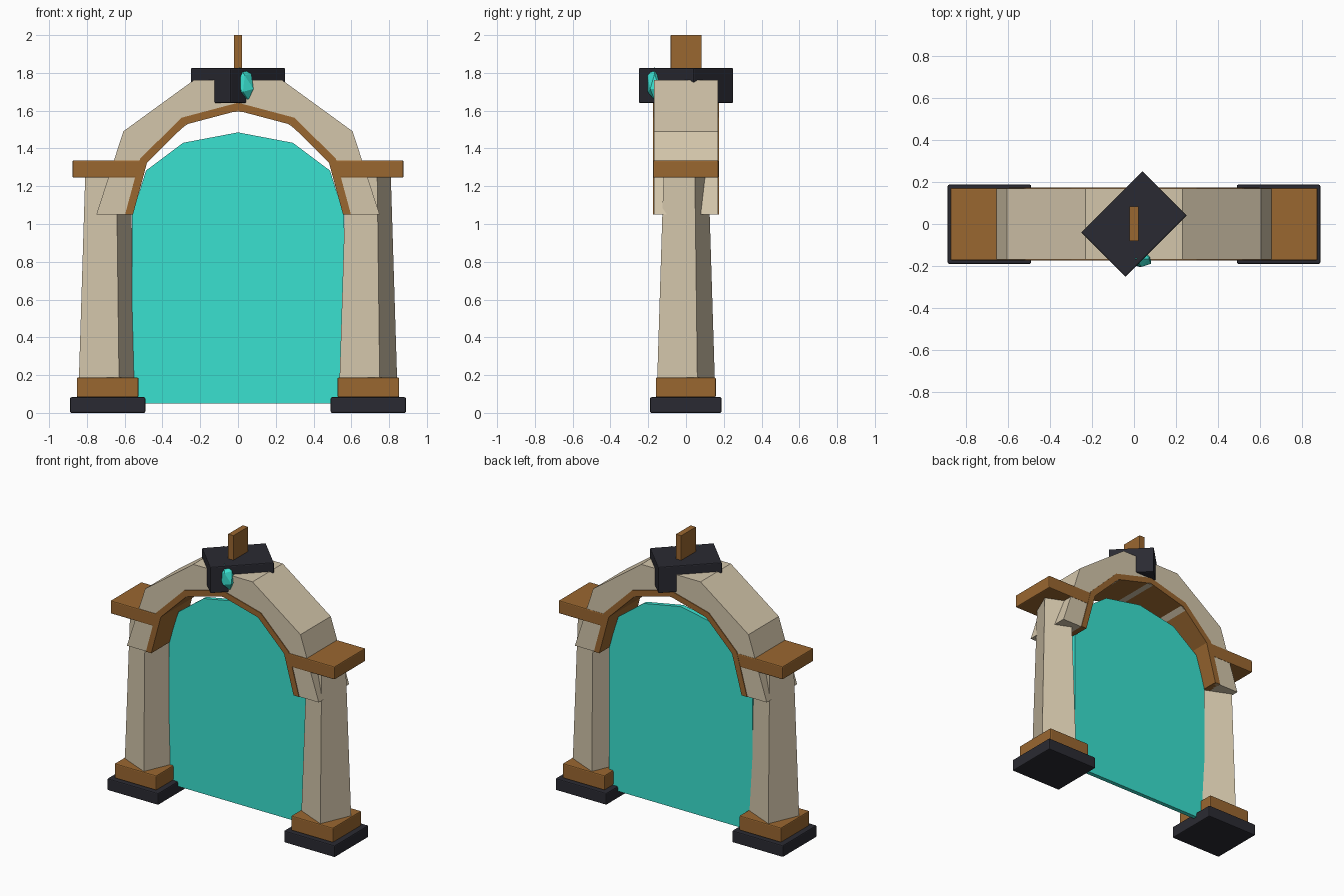
import bpy, bmesh
from math import radians, sin, cos, pi
from mathutils import Matrix

cube = bpy.data.objects.get("Cube")
if cube:
    bpy.data.objects.remove(cube, do_unlink=True)


def make_material(name, rgb):
    """Flat material from an sRGB 0-255 colour."""
    def linear(c):
        c /= 255
        return c / 12.92 if c <= 0.04045 else ((c + 0.055) / 1.055) ** 2.4
    colour = (*[linear(c) for c in rgb], 1)
    mat = bpy.data.materials.new(name)
    mat.use_nodes = True
    mat.diffuse_color = colour
    bsdf = next(n for n in mat.node_tree.nodes if n.type == "BSDF_PRINCIPLED")
    bsdf.inputs["Base Color"].default_value = colour
    bsdf.inputs["Roughness"].default_value = 0.8
    return mat


STONE = make_material("pale_stone", (212, 198, 171))
WOOD = make_material("brown_wood", (154, 103, 48))
SLATE = make_material("dark_slate", (42, 42, 50))
TEAL = make_material("teal_glow", (58, 225, 208))


def finish(bm, name, mat, location=(0, 0, 0), turn=0):
    bmesh.ops.recalc_face_normals(bm, faces=bm.faces)
    mesh = bpy.data.meshes.new(name)
    bm.to_mesh(mesh)
    bm.free()
    mesh.materials.append(mat)
    obj = bpy.data.objects.new(name, mesh)
    obj.location = location
    obj.rotation_euler.z = radians(turn)
    bpy.context.collection.objects.link(obj)
    return obj


def box(name, mat, x, y, size_x, size_y, z0, z1, turn=0, bevel=0.007):
    bm = bmesh.new()
    bmesh.ops.create_cube(bm, size=1)
    bmesh.ops.scale(bm, vec=(size_x, size_y, z1 - z0), verts=bm.verts)
    obj = finish(bm, name, mat, (x, y, (z0 + z1) / 2), turn)
    mod = obj.modifiers.new("worn_edges", "BEVEL")
    mod.width = bevel
    mod.segments = 2
    return obj


def slab(name, mat, outline, depth, y=0):
    """Extrude an (x, z) outline symmetrically along y."""
    bm = bmesh.new()
    face = bm.faces.new([bm.verts.new((x, -depth / 2, z)) for x, z in outline])
    new = bmesh.ops.extrude_face_region(bm, geom=[face])["geom"]
    verts = [v for v in new if isinstance(v, bmesh.types.BMVert)]
    bmesh.ops.translate(bm, vec=(0, depth, 0), verts=verts)
    return finish(bm, name, mat, (0, y, 0))


def arc(rx, rz, steps):
    """Half ellipse from +x to -x above the spring line."""
    return [(rx * cos(pi * i / steps), SPRING + rz * sin(pi * i / steps))
            for i in range(steps + 1)]


SPRING = 1.05

# Pillars: footing, plinth, tapered four-sided shaft and wooden cap
for side, x in (("left", 0.69), ("right", -0.69)):
    box(side + "_footing", SLATE, x, -0.001, 0.398, 0.378, 0.0, 0.083)
    box(side + "_plinth", WOOD, x, -0.001, 0.327, 0.318, 0.083, 0.187)
    bm = bmesh.new()
    bmesh.ops.create_cone(bm, cap_ends=True, segments=4,
                          radius1=0.164, radius2=0.127, depth=1.11)
    finish(bm, side + "_shaft", STONE, (x, 0, 0.725), 21.5)
    box(side + "_cap", WOOD, x, -0.001, 0.372, 0.346, 1.245, 1.337)

# Stone arch and the wooden lining under it
slab("stone_arch", STONE, arc(0.75, 0.75, 5) + arc(0.572, 0.572, 5)[::-1], 0.338)
slab("arch_lining", WOOD, arc(0.598, 0.592, 6) + arc(0.556, 0.55, 6)[::-1], 0.348)

# Glowing panel filling the doorway, set towards the back
half = [(0.56, 0.05), (0.56, SPRING), (0.487, 1.283), (0.29, 1.43)]
slab("portal_panel", TEAL,
     half + [(0, 1.485)] + [(-x, z) for x, z in reversed(half)], 0.03, 0.045)

# Keystone block set diagonally, with a wooden peg on top
box("keystone", SLATE, 0, 0, 0.415, 0.3, 1.64, 1.826, turn=45)
box("top_peg", WOOD, 0, 0.001, 0.042, 0.164, 1.75, 2.0, bevel=0.002)

# Tilted gem embedded in the front of the keystone
bm = bmesh.new()
bmesh.ops.create_icosphere(bm, subdivisions=1, radius=1)
bmesh.ops.scale(bm, vec=(0.058, 0.045, 0.09), verts=bm.verts)
bmesh.ops.rotate(bm, matrix=Matrix.Rotation(radians(-15), 3, "Y"), verts=bm.verts)
finish(bm, "front_gem", TEAL, (0.031, -0.166, 1.743))
